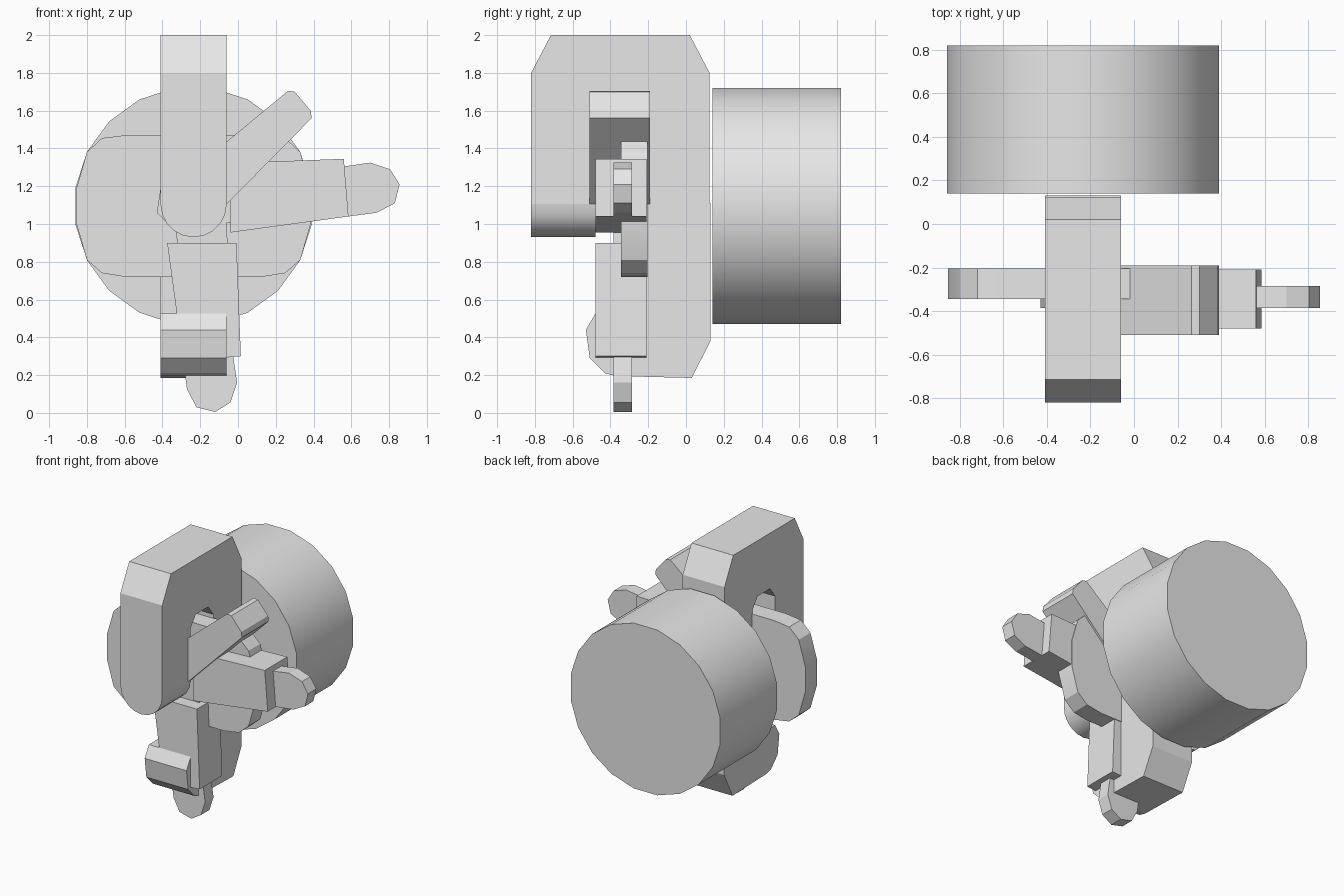
import bpy, bmesh, math
from mathutils import Vector

cube = bpy.data.objects.get("Cube")
if cube:
    bpy.data.objects.remove(cube, do_unlink=True)

grey = bpy.data.materials.new("plain grey")
grey.use_nodes = True
grey.diffuse_color = (0.8, 0.8, 0.8, 1)
grey.node_tree.nodes["Principled BSDF"].inputs["Base Color"].default_value = (0.8, 0.8, 0.8, 1)


def extrude(name, outline, lo, hi, axis="y", smooth=False):
    """Extrude a 2D outline: (x, z) along y, or (y, z) along x."""
    bm = bmesh.new()
    place = (lambda a, b: (a, lo, b)) if axis == "y" else (lambda a, b: (lo, a, b))
    face = bm.faces.new([bm.verts.new(place(a, b)) for a, b in outline])
    made = bmesh.ops.extrude_face_region(bm, geom=[face])
    step = Vector((0, hi - lo, 0)) if axis == "y" else Vector((hi - lo, 0, 0))
    bmesh.ops.translate(bm, vec=step, verts=[v for v in made["geom"] if isinstance(v, bmesh.types.BMVert)])
    bmesh.ops.recalc_face_normals(bm, faces=bm.faces)
    mesh = bpy.data.meshes.new(name)
    bm.to_mesh(mesh)
    bm.free()
    obj = bpy.data.objects.new(name, mesh)
    bpy.context.collection.objects.link(obj)
    mesh.materials.append(grey)
    if smooth:
        bpy.ops.object.select_all(action="DESELECT")
        obj.select_set(True)
        bpy.context.view_layer.objects.active = obj
        bpy.ops.object.shade_smooth_by_angle(angle=math.radians(30))
    return obj


def arc(cx, cz, r, start, end, n):
    return [(cx + r * math.cos(math.radians(start + (end - start) * i / n)),
             cz + r * math.sin(math.radians(start + (end - start) * i / n))) for i in range(n + 1)]


MID = -0.235            # shared x centre of drum, disc and frame
X0, X1 = -0.41, -0.06   # frame thickness

# Rear drum with twenty sides
extrude("rear_drum", arc(MID, 1.095, 0.633, 9, 351, 19), 0.14, 0.82, smooth=True)

# Thin rounded disc crossing the frame
half = [(0.36, 1.47), (0.485, 1.455), (0.565, 1.38), (0.62, 1.19),
        (0.62, 1.0), (0.565, 0.81), (0.485, 0.74), (0.36, 0.72)]
extrude("cross_disc", [(MID + a, z) for a, z in half] + [(MID - a, z) for a, z in reversed(half)],
        -0.345, -0.205, smooth=True)

# Upper arch of the frame, with an open slot
extrude("frame_arch", [(-0.48, 1.105), (-0.82, 1.105), (-0.82, 1.8), (-0.715, 2.0), (0.02, 2.0),
                       (0.125, 1.8), (0.125, 1.105), (-0.21, 1.105), (-0.21, 1.5),
                       (-0.27, 1.58), (-0.42, 1.58), (-0.48, 1.5)], X0, X1, "x")

# Rounded end of the front arm
extrude("front_arm_end", arc(MID, 1.105, 0.175, 180, 360, 10), -0.82, -0.48, smooth=True)

# Rear leg with a forward hook at the foot
extrude("rear_leg", [(0.13, 1.11), (0.13, 0.38), (0.03, 0.185), (-0.37, 0.195), (-0.43, 0.21),
                     (-0.51, 0.29), (-0.53, 0.44), (-0.48, 0.525), (-0.21, 0.525), (-0.21, 1.11)],
        X0, X1, "x")

# Raised slanting bar with a chamfered tip
extrude("slanted_bar", [(-0.20, 1.32), (0.265, 1.705), (0.30, 1.70), (0.385, 1.60),
                        (0.39, 1.56), (-0.065, 1.10), (-0.20, 1.10)], -0.51, -0.19)

# Two matching arms: a tapered sleeve over a thin blade, one sideways, one turned down
sleeve = [(-0.04, 0.955), (0.585, 1.04), (0.56, 1.345), (-0.04, 1.322)]
blade = [(-0.36, 0.99), (0.585, 1.04), (0.735, 1.06), (0.83, 1.11), (0.855, 1.21), (0.805, 1.29),
         (0.70, 1.325), (0.565, 1.305), (-0.33, 1.26), (-0.41, 1.19), (-0.43, 1.06)]
for side, turn in (("side", lambda x, z: (x, z)), ("lower", lambda x, z: (z - 1.33, 0.86 - x))):
    extrude(side + "_sleeve", [turn(*p) for p in sleeve], -0.48, -0.21)
    extrude(side + "_blade", [turn(*p) for p in blade], -0.385, -0.285)
